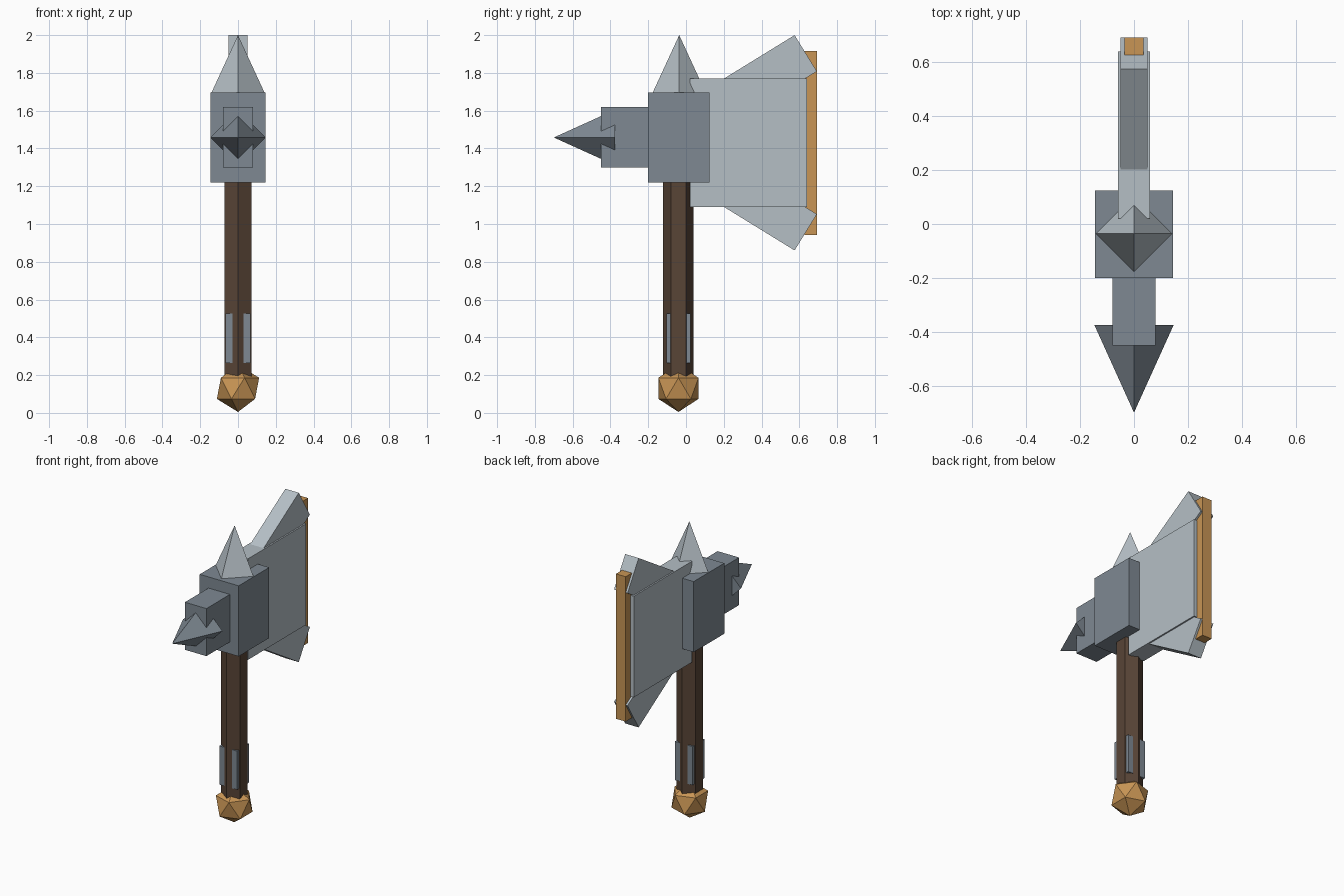
import bpy
from math import radians

if "Cube" in bpy.data.objects:
    bpy.data.objects.remove(bpy.data.objects["Cube"])

AXIS_Y = -0.04     # y of the handle axis
BLADE_Z = 1.43     # mid-height of the blade


def material(name, rgb):
    m = bpy.data.materials.new(name)
    m.diffuse_color = (*rgb, 1)
    m.use_nodes = True
    m.node_tree.nodes["Principled BSDF"].inputs["Base Color"].default_value = m.diffuse_color
    return m


WOOD = material("wood", (0.098, 0.058, 0.037))
IRON = material("iron", (0.21, 0.25, 0.29))
STEEL = material("steel", (0.46, 0.52, 0.56))
GOLD = material("gold", (0.58, 0.30, 0.09))


def finish(name, mat):
    ob = bpy.context.object
    ob.name = name
    ob.data.materials.append(mat)
    return ob


def box(name, mat, size, loc, tilt=0):
    bpy.ops.mesh.primitive_cube_add(size=1, location=loc, rotation=(tilt, 0, 0))
    ob = finish(name, mat)
    ob.scale = size
    return ob


def spike(name, mat, radius, length, loc, tilt=0):
    bpy.ops.mesh.primitive_cone_add(vertices=4, radius1=radius, radius2=0, depth=length,
                                    location=loc, rotation=(tilt, 0, 0))
    return finish(name, mat)


# Hexagonal handle, faceted pommel and square grip band
bpy.ops.mesh.primitive_cylinder_add(vertices=6, radius=0.081, depth=1.2,
                                    location=(0, AXIS_Y, 0.75))
finish("handle", WOOD)
bpy.ops.mesh.primitive_ico_sphere_add(subdivisions=1, radius=0.125,
                                      location=(0, AXIS_Y, 0.13))
finish("pommel", GOLD)
box("grip_band", IRON, (0.132, 0.129, 0.26), (0, AXIS_Y, 0.395))

# Head block with hammer face
box("head_block", IRON, (0.29, 0.325, 0.475), (0, -0.0375, 1.4575))
box("hammer", IRON, (0.16, 0.30, 0.32), (0, -0.30, 1.46))

# Four-sided spikes on top and in front
spike("top_spike", STEEL, 0.143, 0.31, (0, -0.036, 1.845))
spike("front_spike", IRON, 0.147, 0.325, (0, -0.5375, 1.458), radians(90))

# Blade body, flared horns above and below, gold cutting edge
box("blade", STEEL, (0.12, 0.62, 0.68), (0, 0.33, BLADE_Z))
for side, label in ((1, "upper"), (-1, "lower")):
    box(label + "_horn", STEEL, (0.10, 0.50, 0.225),
        (0, 0.421, BLADE_Z + side * 0.343), side * radians(31.6))
box("cutting_edge", GOLD, (0.072, 0.065, 0.975), (0, 0.6605, BLADE_Z - 0.002))
